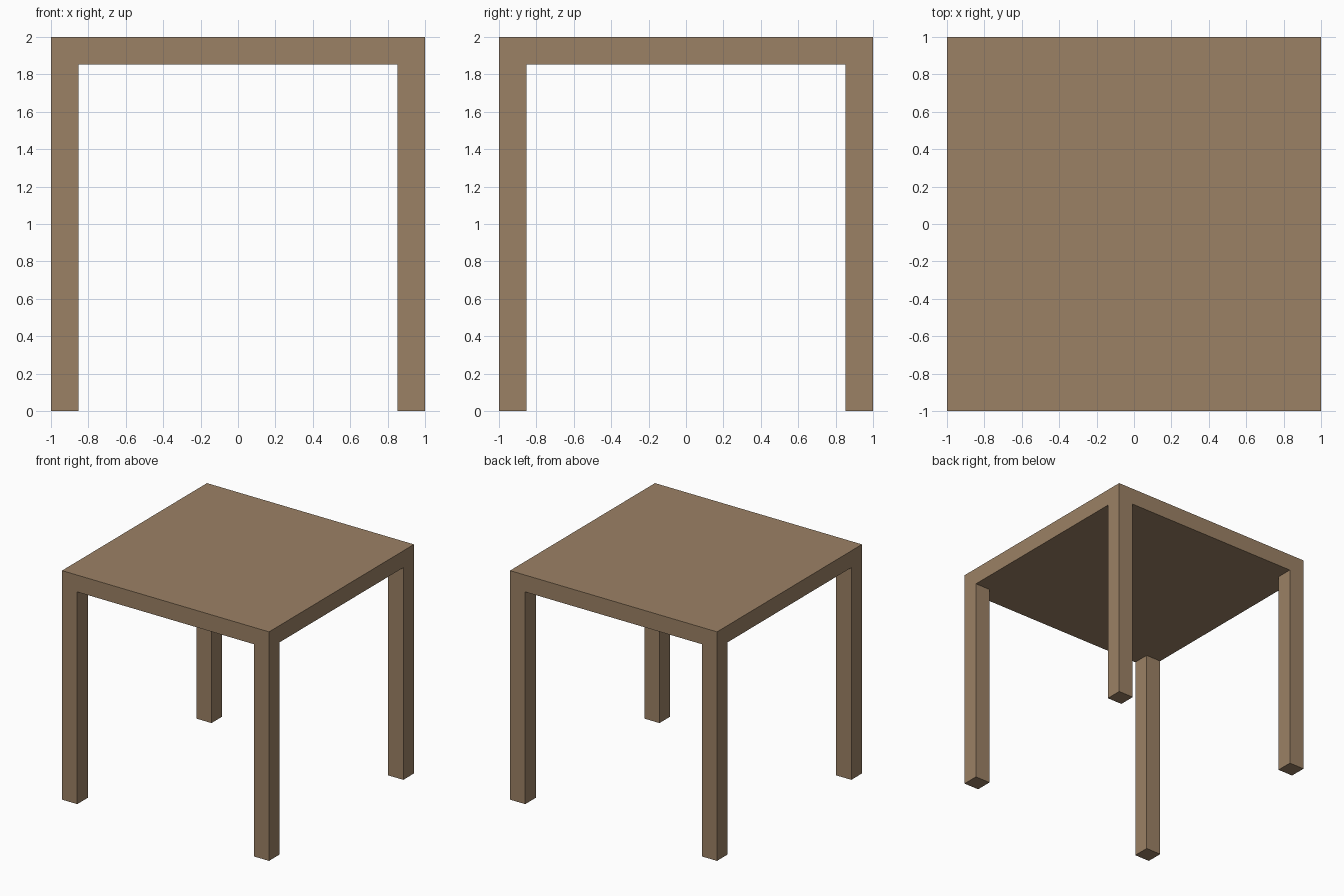
import bpy

if "Cube" in bpy.data.objects:
    bpy.data.objects.remove(bpy.data.objects["Cube"])

SIZE = 2.0      # table width, depth and height
T = 0.147       # thickness of the top and of the legs

wood = bpy.data.materials.new("wood")
wood.diffuse_color = (0.33, 0.22, 0.13, 1.0)
wood.use_nodes = True
wood.node_tree.nodes["Principled BSDF"].inputs["Base Color"].default_value = wood.diffuse_color


def box(name, centre, dims):
    bpy.ops.mesh.primitive_cube_add(size=1, location=centre)
    ob = bpy.context.object
    ob.name = name
    ob.scale = dims
    bpy.ops.object.transform_apply(location=False, rotation=False, scale=True)
    ob.data.materials.append(wood)
    return ob


# Square table top
box("table_top", (0, 0, SIZE - T / 2), (SIZE, SIZE, T))

# Four square legs, flush with the corners of the top
leg_height = SIZE - T
offset = (SIZE - T) / 2
for side, sx in (("left", -1), ("right", 1)):
    for end, sy in (("front", -1), ("back", 1)):
        box(f"{end}_{side}_leg", (sx * offset, sy * offset, leg_height / 2),
            (T, T, leg_height))
